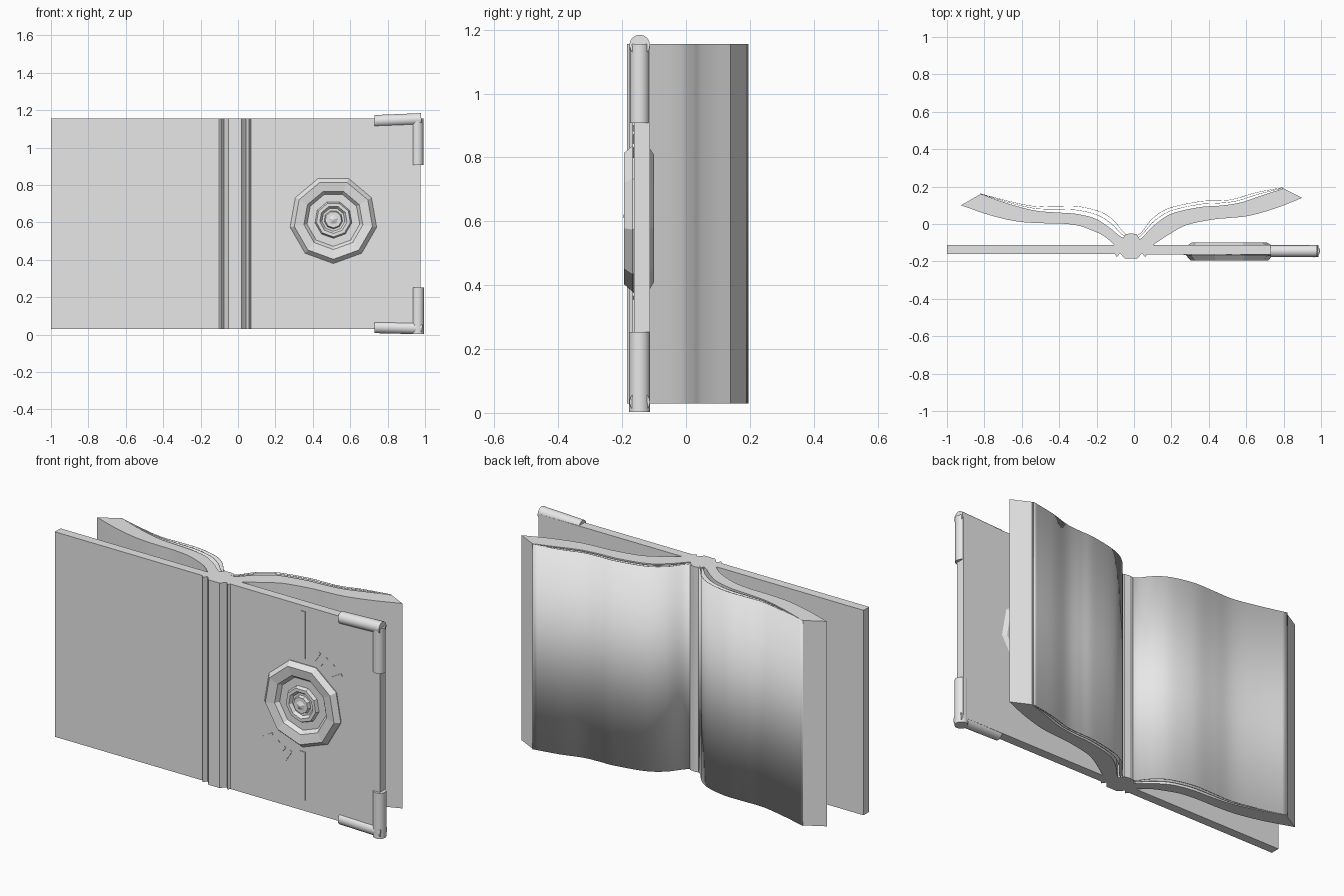
import bpy, bmesh, math
from mathutils import Vector

if "Cube" in bpy.data.objects:
    bpy.data.objects.remove(bpy.data.objects["Cube"])

mat = bpy.data.materials.new("plain grey")
mat.diffuse_color = (0.8, 0.8, 0.8, 1)
mat.use_nodes = True
mat.node_tree.nodes["Principled BSDF"].inputs["Base Color"].default_value = mat.diffuse_color
Z0, Z1 = 0.03, 1.155


def finish(name, bm, smooth=None, recalc=True):
    if recalc:
        bmesh.ops.recalc_face_normals(bm, faces=bm.faces[:])
    me = bpy.data.meshes.new(name)
    bm.to_mesh(me)
    bm.free()
    me.materials.append(mat)
    ob = bpy.data.objects.new(name, me)
    bpy.context.collection.objects.link(ob)
    if smooth:
        bpy.ops.object.select_all(action='DESELECT')
        ob.select_set(True)
        bpy.context.view_layer.objects.active = ob
        bpy.ops.object.shade_smooth_by_angle(angle=math.radians(smooth))
    return ob


def extrude(name, pts, z0=Z0, z1=Z1, closed=True, smooth=None):
    """Upright prism (or open sheet) from an x,y outline."""
    bm = bmesh.new()
    lo = [bm.verts.new((x, y, z0)) for x, y in pts]
    hi = [bm.verts.new((x, y, z1)) for x, y in pts]
    n = len(pts)
    for i in range(n if closed else n - 1):
        j = (i + 1) % n
        bm.faces.new((lo[i], lo[j], hi[j], hi[i]))
    if closed:
        bm.faces.new(lo[::-1])
        bm.faces.new(hi)
    return finish(name, bm, smooth)


def curve(pts, steps=6):
    """Catmull-Rom through the given points."""
    p = [Vector(q) for q in pts]
    p = [2 * p[0] - p[1]] + p + [2 * p[-1] - p[-2]]
    out = []
    for i in range(1, len(p) - 2):
        a, b, c, d = p[i - 1:i + 3]
        for s in range(steps):
            t = s / steps
            out.append(0.5 * (2 * b + (c - a) * t + (2 * a - 5 * b + 4 * c - d) * t * t
                              + (3 * b - a - 3 * c + d) * t ** 3))
    return [tuple(v) for v in out + [p[-2]]]


def box(name, cx, cy, cz, sx, sy, sz, tilt=0):
    bm = bmesh.new()
    bmesh.ops.create_cube(bm, size=1)
    bmesh.ops.scale(bm, vec=(sx, sy, sz), verts=bm.verts)
    ob = finish(name, bm)
    ob.location = (cx, cy, cz)
    ob.rotation_euler = (0, tilt, 0)
    return ob


def tube(name, a, b, r):
    a, b = Vector(a), Vector(b)
    bm = bmesh.new()
    bmesh.ops.create_cone(bm, cap_ends=True, segments=24, radius1=r, radius2=r,
                          depth=(b - a).length)
    ob = finish(name, bm, 40)
    ob.location = (a + b) / 2
    ob.rotation_euler = (b - a).to_track_quat('Z', 'Y').to_euler()
    return ob


# Covers
box("left_cover", -0.545, -0.136, (Z0 + Z1) / 2, 0.91, 0.049, Z1 - Z0)
box("right_cover", 0.515, -0.138, (Z0 + Z1) / 2, 0.92, 0.05, Z1 - Z0)

# Spine with a raised front band and flared hinge strips
SX = -0.016
half = [(0.0, -0.185), (0.034, -0.185), (0.048, -0.168), (0.06, -0.155),
        (0.06, -0.095), (0.045, -0.08), (0.03, -0.055), (0.0, -0.05)]
extrude("spine", [(SX + x, y) for x, y in half]
        + [(SX - x, y) for x, y in half[-2:0:-1]])
hinge = [(0.055, -0.15), (0.075, -0.177), (0.09, -0.155), (0.09, -0.105),
         (0.075, -0.06), (0.055, -0.095)]
for side, s in (("left", -1), ("right", 1)):
    extrude(side + "_hinge", [(SX + s * x, y) for x, y in hinge])

# Page blocks: back surface, bevelled fore edge, cover-side surface
pages = {
    "left": ([(-0.03, -0.085), (-0.075, -0.065), (-0.13, -0.02), (-0.21, 0.03), (-0.315, 0.055),
              (-0.42, 0.062), (-0.535, 0.073), (-0.67, 0.108), (-0.82, 0.16)],
             [(-0.925, 0.10), (-0.78, 0.05), (-0.64, 0.016), (-0.52, 0.005), (-0.4, 0.003),
              (-0.3, -0.008), (-0.235, -0.03), (-0.16, -0.065), (-0.09, -0.125)],
             [(-0.03, -0.06), (-0.06, -0.04), (-0.11, 0.02), (-0.18, 0.065), (-0.3, 0.094),
              (-0.42, 0.095), (-0.535, 0.095), (-0.67, 0.122), (-0.825, 0.163)]),
    "right": ([(0.0, -0.095), (0.04, -0.075), (0.11, -0.005), (0.2, 0.055), (0.35, 0.09),
               (0.46, 0.098), (0.57, 0.115), (0.69, 0.155), (0.8, 0.19)],
              [(0.90, 0.14), (0.76, 0.085), (0.62, 0.045), (0.52, 0.033), (0.43, 0.025),
               (0.3, 0.0), (0.23, -0.03), (0.15, -0.08), (0.07, -0.135)],
              [(0.0, -0.07), (0.04, -0.045), (0.1, 0.03), (0.19, 0.085), (0.35, 0.12),
               (0.44, 0.124), (0.53, 0.132), (0.65, 0.167), (0.795, 0.195)]),
}
for side, (back, front, leaf) in pages.items():
    extrude(side + "_page_block", curve(back) + curve(front), smooth=35)
    mid = [((a[0] + b[0]) / 2, (a[1] + b[1]) / 2) for a, b in zip(back, leaf)]
    for label, pts in (("outer", leaf), ("middle", mid)):
        ob = extrude(f"{side}_{label}_loose_leaf", curve(pts), closed=False, smooth=35)
        m = ob.modifiers.new("thickness", 'SOLIDIFY')
        m.thickness = 0.002
        m.offset = 0

# Nine-sided medallion through the right cover
CX, CZ = 0.51, 0.615
prof = [(0.205, -0.10), (0.235, -0.118), (0.235, -0.168), (0.212, -0.194), (0.16, -0.186),
        (0.143, -0.166), (0.1, -0.166), (0.092, -0.184), (0.074, -0.184), (0.062, -0.168),
        (0.05, -0.168), (0.044, -0.186), (0.034, -0.186)]
bm = bmesh.new()
rings = []
for r, y in prof:
    rings.append([bm.verts.new((CX + r * math.cos(math.radians(30 + 40 * k)), y,
                                CZ + r * math.sin(math.radians(30 + 40 * k))))
                  for k in range(9)])
for a, b in zip(rings, rings[1:]):
    for k in range(9):
        bm.faces.new((a[k], a[(k + 1) % 9], b[(k + 1) % 9], b[k]))
bm.faces.new(rings[0][::-1])
bm.faces.new(rings[-1])
finish("medallion", bm)

# Five-sided centre stud
bm = bmesh.new()
bmesh.ops.create_cone(bm, cap_ends=True, segments=5, radius1=0.032, radius2=0.003, depth=0.012)
stud = finish("medallion_stud", bm)
stud.location = (CX, -0.19, CZ)
stud.rotation_euler = (math.pi / 2, 0, 0)

# Raised strips above and below the medallion
box("upper_strip", 0.508, -0.163, 0.995, 0.03, 0.008, 0.26)
box("lower_strip", 0.508, -0.163, 0.222, 0.03, 0.008, 0.265)

# Small ray ticks, repeated by a half turn about the medallion
for i, (x, z, ang) in enumerate([(0.594, 0.896, 57), (0.634, 0.880, 48),
                                 (0.674, 0.856, 41), (0.717, 0.821, 30)]):
    t = -math.radians(ang)
    box(f"upper_ray_{i + 1}", x, -0.163, z, 0.066, 0.008, 0.014, t)
    box(f"lower_ray_{i + 1}", 1.014 - x, -0.163, 1.206 - z, 0.066, 0.008, 0.014, t)

# Rolled corner guards on the right cover
Y = -0.145
tube("upper_corner_bar", (0.73, Y, 1.142), (0.98, Y, 1.152), 0.032)
tube("upper_corner_post", (0.96, Y, 0.908), (0.96, Y, 1.155), 0.031)
tube("lower_corner_bar", (0.73, Y, 0.04), (0.985, Y, 0.034), 0.032)
tube("lower_corner_post", (0.962, Y, 0.003), (0.962, Y, 0.253), 0.033)
